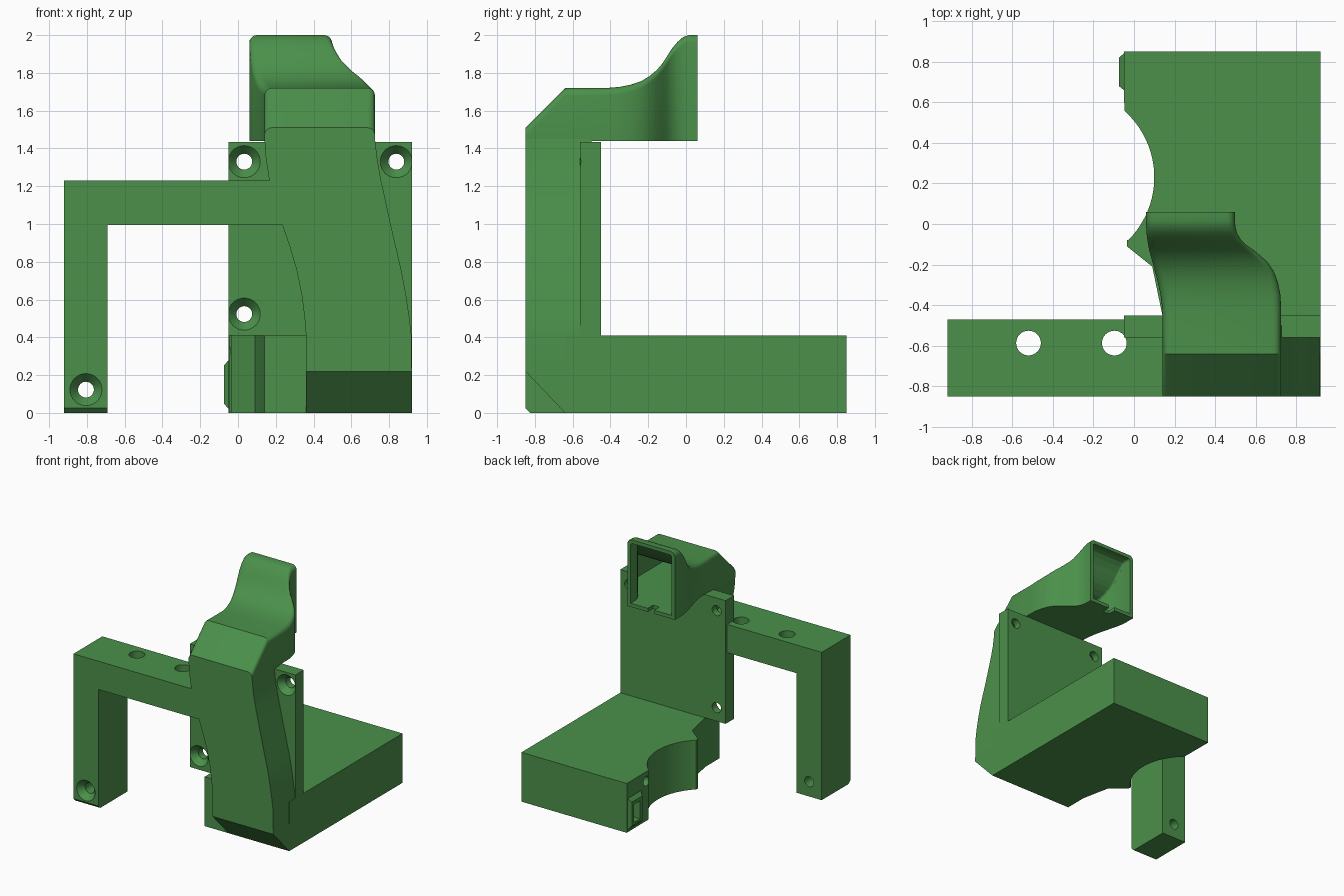
import bpy, bmesh, math
from mathutils import Vector

if "Cube" in bpy.data.objects:
    bpy.data.objects.remove(bpy.data.objects["Cube"])

green = bpy.data.materials.new("green plastic")
green.diffuse_color = (0.07, 0.28, 0.07, 1)
green.use_nodes = True
green.node_tree.nodes["Principled BSDF"].inputs["Base Color"].default_value = green.diffuse_color


def finish(name, bm, smooth=False, cutter=False):
    bmesh.ops.recalc_face_normals(bm, faces=bm.faces[:])
    me = bpy.data.meshes.new(name)
    bm.to_mesh(me)
    bm.free()
    ob = bpy.data.objects.new(name, me)
    bpy.context.collection.objects.link(ob)
    if cutter:
        ob.hide_render = True
        ob.hide_viewport = True
    else:
        me.materials.append(green)
    if smooth:
        shade(ob)
    return ob


def shade(ob):
    bpy.ops.object.select_all(action='DESELECT')
    ob.select_set(True)
    bpy.context.view_layer.objects.active = ob
    bpy.ops.object.shade_smooth_by_angle(angle=math.radians(32))


def loft(name, rings, **kw):
    """Skin a list of equal-length closed rings and cap both ends."""
    bm = bmesh.new()
    vs = [[bm.verts.new(p) for p in r] for r in rings]
    n = len(vs[0])
    for a, b in zip(vs, vs[1:]):
        for i in range(n):
            j = (i + 1) % n
            bm.faces.new((a[i], a[j], b[j], b[i]))
    bm.faces.new(vs[0])
    bm.faces.new(vs[-1])
    return finish(name, bm, **kw)


def prism(name, pts, z0, z1, **kw):
    return loft(name, [[(x, y, z) for x, y in pts] for z in (z0, z1)], **kw)


def box(name, x0, x1, y0, y1, z0, z1, **kw):
    return prism(name, [(x0, y0), (x1, y0), (x1, y1), (x0, y1)], z0, z1, **kw)


def turned(name, origin, axis, profile):
    """Cutter turned around an axis; profile is (distance, radius)."""
    axis = Vector(axis)
    u = axis.orthogonal().normalized()
    v = axis.cross(u)
    rings = []
    for d, r in profile:
        ring = []
        for k in range(32):
            t = math.tau * k / 32
            ring.append(Vector(origin) + axis * d + (u * math.cos(t) + v * math.sin(t)) * r)
        rings.append(ring)
    return loft(name, rings, cutter=True)


def cut(ob, *cutters):
    for c in cutters:
        m = ob.modifiers.new("cut", 'BOOLEAN')
        m.operation = 'DIFFERENCE'
        m.solver = 'EXACT'
        m.object = c


def screw_hole(x, z, front, depth):
    return turned("screw_cutter", (x, front, z), (0, 1, 0),
                  [(-0.02, 0.085), (0.0, 0.085), (0.05, 0.042), (depth + 0.05, 0.042)])


# Base block with a round bite out of its left side
arc = []
for k in range(25):
    t = math.radians(48.5 - 93 * k / 24)
    arc.append((-0.338 + 0.438 * math.cos(t), 0.23 + 0.438 * math.sin(t)))
outline = [(0.92, 0.85), (-0.05, 0.85)] + arc + [
    (-0.035, -0.08), (-0.035, -0.11), (0.09, -0.21), (0.14, -0.45), (0.14, -0.64), (0.92, -0.64)]
base = prism("base_block", outline, 0, 0.41, smooth=True)
cut(base, turned("base_hole_cutter", (-0.1, 0.59, 0.33), (1, 0, 0), [(0, 0.04), (0.3, 0.04)]))

# Latch on the left side of the base, with a pocket
latch = loft("side_latch", [
    [(-0.04, 0.66, 0.02), (-0.04, 0.84, 0.02), (-0.04, 0.84, 0.28), (-0.04, 0.66, 0.28)],
    [(-0.05, 0.66, 0.02), (-0.05, 0.84, 0.02), (-0.05, 0.84, 0.28), (-0.05, 0.66, 0.28)],
    [(-0.075, 0.68, 0.05), (-0.075, 0.82, 0.05), (-0.075, 0.82, 0.25), (-0.075, 0.68, 0.25)]])
pocket = box("latch_cutter", -0.1, 0.0, 0.71, 0.79, 0.07, 0.22, cutter=True)
cut(latch, pocket)
cut(base, pocket)

# Upright mounting plate with countersunk holes
plate = box("mounting_plate", -0.05, 0.92, -0.56, -0.45, 0.41, 1.435)
cut(plate, *[screw_hole(x, z, -0.56, 0.11) for x, z in ((0.033, 1.33), (0.838, 1.33), (0.033, 0.523))])

# Side arm with a leg at its end
arm = loft("side_arm", [[(x, y, z) for x, z in (
    (-0.92, zb), (-0.69, zb), (-0.69, 0.995), (0.3, 0.995), (0.3, 1.23), (-0.92, 1.23))]
    for y, zb in ((-0.85, 0.025), (-0.825, 0.0), (-0.47, 0.0))])
cut(arm, screw_hole(-0.805, 0.123, -0.85, 0.4),
    *[turned("arm_hole_cutter", (x, -0.587, 0.9), (0, 0, 1), [(0, 0.061), (0.5, 0.061)])
      for x in (-0.52, -0.097)])

# Curved upright duct: height, left, right, front
rows = [(0.0, 0.36, 0.92, -0.64), (0.22, 0.36, 0.92, -0.85), (0.41, 0.36, 0.918, -0.85),
        (0.5, 0.353, 0.908, -0.85), (0.62, 0.338, 0.89, -0.85), (0.75, 0.312, 0.866, -0.85),
        (0.88, 0.274, 0.836, -0.85), (1.0, 0.233, 0.808, -0.85), (1.12, 0.194, 0.782, -0.85),
        (1.23, 0.166, 0.758, -0.85), (1.34, 0.148, 0.738, -0.85), (1.45, 0.14, 0.725, -0.85)]
loft("upright_duct", [[(l, f, z), (r, f, z), (r, -0.5, z), (l, -0.5, z)]
                      for z, l, r, f in rows], smooth=True)


# Nozzle on top of the duct, swept from front to back
def section(y, left, right, top, bottom, rad):
    pts = [(left, y, bottom), (right, y, bottom)]
    for cx, a0 in ((right - rad, 0), (left + rad, 90)):
        for k in range(6):
            t = math.radians(a0 + 18 * k)
            pts.append((cx + rad * math.cos(t), y, top - rad + rad * math.sin(t)))
    return pts


# Depth, left, right, top
sweep = [(-0.85, 0.14, 0.725, 1.51), (-0.64, 0.14, 0.725, 1.72), (-0.42, 0.14, 0.725, 1.72),
         (-0.35, 0.131, 0.722, 1.726), (-0.29, 0.118, 0.71, 1.738), (-0.235, 0.104, 0.69, 1.757),
         (-0.19, 0.092, 0.66, 1.785), (-0.155, 0.082, 0.622, 1.815), (-0.125, 0.074, 0.585, 1.85),
         (-0.1, 0.069, 0.55, 1.888), (-0.075, 0.065, 0.526, 1.928), (-0.045, 0.062, 0.508, 1.964),
         (-0.015, 0.06, 0.5, 1.99), (0.015, 0.06, 0.497, 2.0), (0.06, 0.06, 0.497, 2.0)]
nozzle = loft("nozzle", [section(y, l, r, t, 1.44, 0.04) for y, l, r, t in sweep])
inner = [(-0.78, 0.14, 0.725, 1.58)] + sweep[1:] + [(0.1, 0.06, 0.497, 2.0)]
hollow = loft("nozzle_cutter", [section(y, l + 0.03, r - 0.03, t - 0.03, 1.47, 0.02)
                                for y, l, r, t in inner], cutter=True)
cut(nozzle, hollow, box("notch_cutter", 0.25, 0.31, -0.01, 0.1, 1.4, 1.5, cutter=True))
shade(nozzle)
